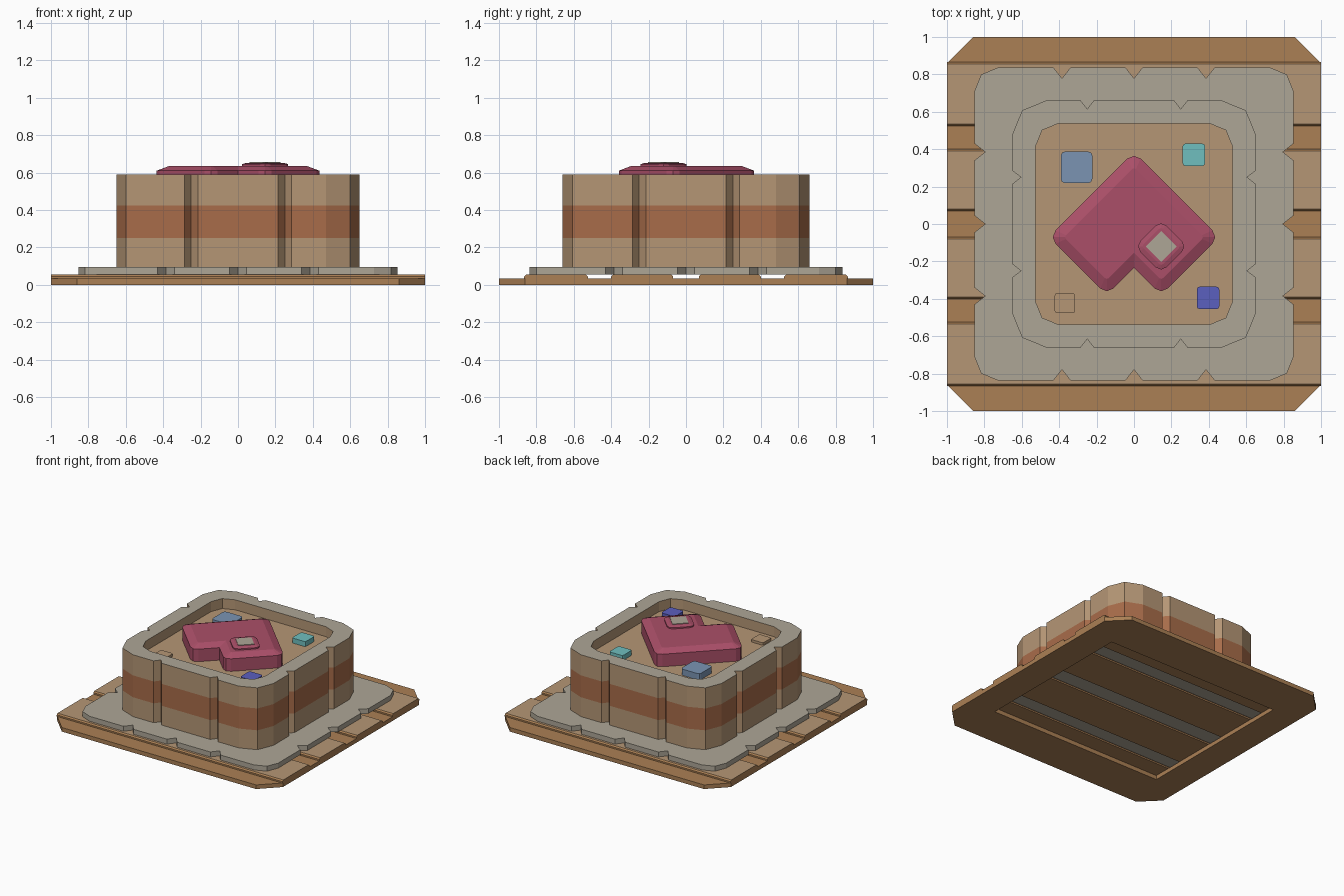
import bpy, bmesh
from mathutils import Vector

cube = bpy.data.objects.get("Cube")
if cube:
    bpy.data.objects.remove(cube, do_unlink=True)


def material(name, *srgb):
    lin = [((c + 0.055) / 1.055) ** 2.4 for c in srgb] + [1.0]
    m = bpy.data.materials.new(name)
    m.use_nodes = True
    m.diffuse_color = lin
    m.node_tree.nodes["Principled BSDF"].inputs["Base Color"].default_value = lin
    return m


TAN = material("tan", 0.71, 0.59, 0.46)
WOOD = material("wood_brown", 0.67, 0.50, 0.33)
STONE = material("stone_grey", 0.68, 0.65, 0.59)
CLAY = material("terracotta", 0.66, 0.425, 0.29)
ROSE = material("rose", 0.67, 0.31, 0.41)
STEEL = material("steel_blue", 0.48, 0.58, 0.70)
TEAL = material("teal", 0.44, 0.75, 0.75)
INDIGO = material("indigo", 0.355, 0.375, 0.75)


def loft(name, rings, mats, bottom=None, top=None):
    """Skin a list of (outline, z) rings; mats colours each step, bottom and top cap the ends."""
    slots = list(dict.fromkeys(m for m in mats + [bottom, top] if m))
    bm = bmesh.new()
    loops = [[bm.verts.new((p[0], p[1], z)) for p in pts] for pts, z in rings]
    for a, b, mat in zip(loops, loops[1:], mats):
        for i in range(len(a)):
            j = (i + 1) % len(a)
            bm.faces.new((a[i], a[j], b[j], b[i])).material_index = slots.index(mat)
    if bottom:
        bm.faces.new(loops[0][::-1]).material_index = slots.index(bottom)
    if top:
        bm.faces.new(loops[-1]).material_index = slots.index(top)
    bmesh.ops.remove_doubles(bm, verts=bm.verts, dist=1e-5)
    bmesh.ops.recalc_face_normals(bm, faces=bm.faces)
    me = bpy.data.meshes.new(name)
    bm.to_mesh(me)
    bm.free()
    for m in slots:
        me.materials.append(m)
    ob = bpy.data.objects.new(name, me)
    bpy.context.collection.objects.link(ob)
    return ob


def notched(hx, hy, corner, notches=(), width=0, depth=0):
    """Rectangle with two-step cut corners and V notches along each side."""
    pts = []
    for k in range(4):
        n = Vector(((0, -1), (1, 0), (0, 1), (-1, 0))[k])
        t = Vector((-n.y, n.x))
        hn, ht = (hy, hx) if k % 2 == 0 else (hx, hy)
        side = [(corner - ht, hn)]
        for c in notches:
            side += [(c - width, hn), (c, hn - depth), (c + width, hn)]
        cut = corner * 0.29
        side += [(ht - corner, hn), (ht - cut, hn - cut)]
        pts += [t * a + n * b for a, b in side]
    return pts


def rect(x0, x1, y0, y1):
    return [Vector(p) for p in ((x0, y0), (x1, y0), (x1, y1), (x0, y1))]


def diamond(cx, cy, r):
    return [Vector(p) for p in ((cx, cy - r), (cx + r, cy), (cx, cy + r), (cx - r, cy))]


def inset(pts, d):
    out = []
    for i, p in enumerate(pts):
        e1 = (p - pts[i - 1]).normalized()
        e2 = (pts[(i + 1) % len(pts)] - p).normalized()
        n1, n2 = Vector((-e1.y, e1.x)), Vector((-e2.y, e2.x))
        out.append(p + (n1 + n2) * d / (1 + n1.dot(n2)))
    return out


def rounded(pts, c):
    """Round each outward corner with two short edges."""
    out = []
    for i, p in enumerate(pts):
        e1 = (p - pts[i - 1]).normalized()
        e2 = (pts[(i + 1) % len(pts)] - p).normalized()
        if e1.cross(e2) < 0:
            out.append(p)
        else:
            out += [p - e1 * c, p + (e2 - e1) * c * 0.29, p + e2 * c]
    return out


# Base frame: cut-corner board with a rectangular opening
s, c = 1.0, 0.86
frame = [Vector(p) for p in ((-c, -s), (c, -s), (s, -c), (s, c),
                             (c, s), (-c, s), (-s, c), (-s, -c))]
hole = [Vector((max(-0.765, min(0.765, p.x)), max(-0.66, min(0.66, p.y)))) for p in frame]
FZ = 0.033
loft("base_frame", [(frame, 0), (frame, FZ), (hole, FZ), (hole, 0), (frame, 0)], [WOOD] * 4)

# Four planks lying on the frame
PZ = 0.055
for i, (y0, y1) in enumerate(((-0.865, -0.525), (-0.4, -0.07), (0.07, 0.4), (0.525, 0.865))):
    low = rect(-1, 1, y0, y1)
    high = rect(-1, 1, y0 + 0.01, y1 - 0.01)
    loft(f"plank_{i + 1}", [(low, FZ), (low, 0.045), (high, PZ)], [WOOD, WOOD], WOOD, TAN)

# Stone slab with notched edges
slab = notched(0.853, 0.836, 0.125, (-0.385, 0, 0.385), 0.045, 0.057)
SZ = 0.095
loft("stone_slab", [(slab, PZ), (slab, SZ)], [STONE], STONE, STONE)

# Tower: banded walls, stone rim and sunken floor
marks = (-0.25, 0.25)
wall = notched(0.65, 0.66, 0.18, marks, 0.035, 0.045)
well = notched(0.527, 0.538, 0.125, marks, 0.035, 0)
RIM, FLOOR = 0.59, 0.51
loft("tower", [(wall, SZ), (wall, 0.25), (wall, 0.425), (wall, RIM), (well, RIM), (well, FLOOR)],
     [TAN, CLAY, TAN, STONE, TAN], TAN, TAN)

# Heart block with a broad sloped edge
heart = [Vector(p) for p in ((0, 0.385), (-0.455, -0.07), (-0.145, -0.38),
                             (0, -0.235), (0.145, -0.38), (0.455, -0.07))]
HZ = 0.635
rim = rounded(heart, 0.05)
loft("heart", [(rim, FLOOR), (rim, 0.61), (rounded(inset(heart, 0.057), 0.015), HZ)],
     [ROSE, ROSE], ROSE, ROSE)

# Diamond stud on the heart
stud = diamond(0.145, -0.12, 0.14)
edge = rounded(stud, 0.04)
loft("stud", [(edge, HZ), (edge, 0.645), (rounded(inset(stud, 0.025), 0.015), 0.652)],
     [ROSE, ROSE], ROSE, ROSE)
plate = diamond(0.145, -0.12, 0.083)
loft("stud_plate", [(plate, 0.652), (plate, 0.656)], [STONE], STONE, STONE)

# Small square tiles on the floor
for name, x, y, r, h, mat in (("steel_tile", -0.307, 0.303, 0.084, 0.05, STEEL),
                              ("teal_tile", 0.32, 0.37, 0.06, 0.04, TEAL),
                              ("indigo_tile", 0.396, -0.395, 0.06, 0.04, INDIGO),
                              ("tan_tile", -0.37, -0.423, 0.054, 0.02, TAN)):
    tile = rounded(rect(x - r, x + r, y - r, y + r), r * 0.25)
    loft(name, [(tile, FLOOR), (tile, FLOOR + h)], [mat], mat, mat)
